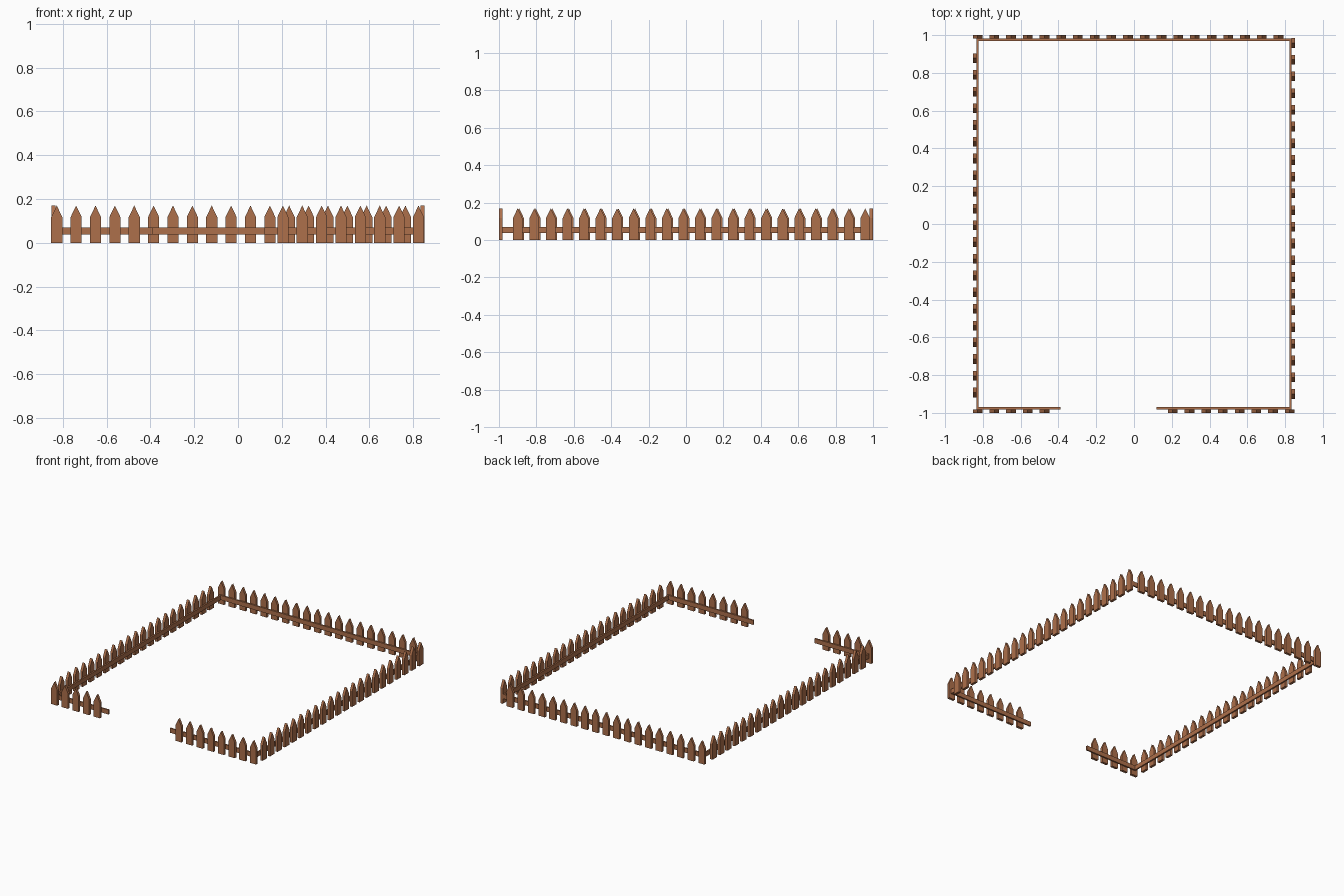
import bpy
import bmesh
from mathutils import Matrix, Vector

cube = bpy.data.objects.get("Cube")
if cube:
    bpy.data.objects.remove(cube, do_unlink=True)

# Single wood colour
wood = bpy.data.materials.new("warm_brown_wood")
wood.use_nodes = True
COLOR = (0.42, 0.16, 0.07, 1)
wood.diffuse_color = COLOR
wood.node_tree.nodes["Principled BSDF"].inputs["Base Color"].default_value = COLOR

HALF_X, HALF_Y = 0.853, 1.0
PICKET_T, RAIL_T = 0.019, 0.011
WIDTH, SHOULDER, HEIGHT = 0.051, 0.117, 0.17
RAIL_LOW, RAIL_HIGH = 0.037, 0.071
STEP = 0.0885


def slab(bm, profile, near, far, along_x):
    """Extrude an (along, z) outline between two depths."""
    def point(a, z, d):
        return (a, d, z) if along_x else (d, a, z)
    face = bm.faces.new([bm.verts.new(point(a, z, near)) for a, z in profile])
    ext = bmesh.ops.extrude_face_region(bm, geom=[face])
    shift = Vector(point(0, 0, far - near))
    moved = [v for v in ext["geom"] if isinstance(v, bmesh.types.BMVert)]
    bmesh.ops.translate(bm, verts=moved, vec=shift)


def finish(bm, name):
    bmesh.ops.recalc_face_normals(bm, faces=bm.faces)
    mesh = bpy.data.meshes.new(name)
    bm.to_mesh(mesh)
    bm.free()
    mesh.materials.append(wood)
    bpy.context.collection.objects.link(bpy.data.objects.new(name, mesh))


def fence(name, along_x, side, first, count, rail_start, rail_end):
    """One run: pointed pickets outside, one flat rail inside."""
    outer = side * (HALF_Y if along_x else HALF_X)
    inner = outer - side * PICKET_T
    bm = bmesh.new()
    w = WIDTH / 2
    for i in range(count):
        c = first + i * STEP
        outline = [(c - w, 0), (c + w, 0), (c + w, SHOULDER),
                   (c, HEIGHT), (c - w, SHOULDER)]
        slab(bm, outline, outer, inner, along_x)
    finish(bm, name + "_pickets")

    bm = bmesh.new()
    outline = [(rail_start, RAIL_LOW), (rail_end, RAIL_LOW),
               (rail_end, RAIL_HIGH), (rail_start, RAIL_HIGH)]
    slab(bm, outline, inner, inner - side * RAIL_T, along_x)
    finish(bm, name + "_rail")


# Back, both long sides, and the front split by the entrance gap
fence("back", True, 1, -0.828, 19, -0.835, 0.85)
fence("right_hand_x", False, 1, -0.90, 22, -0.98, 0.98)
fence("left_hand_x", False, -1, -0.892, 21, -0.98, 0.98)
fence("front_short", True, -1, -0.828, 5, -0.835, -0.39)
fence("front_long", True, -1, 0.205, 8, 0.12, 0.835)
